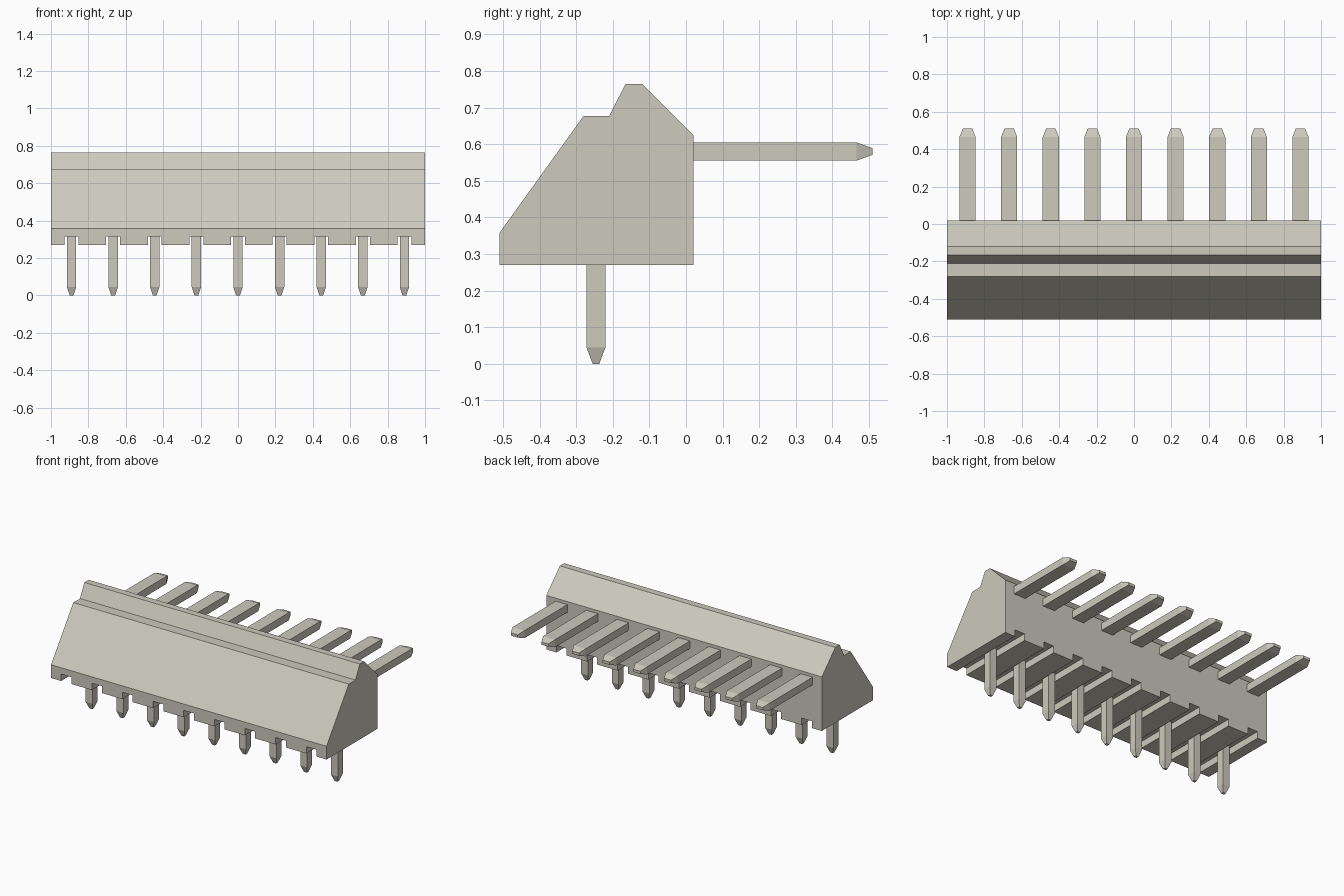
import bpy, bmesh

cube = bpy.data.objects.get("Cube")
if cube:
    bpy.data.objects.remove(cube, do_unlink=True)

PINS = 9
PITCH = 0.2225
PIN_X = [(i - (PINS - 1) / 2) * PITCH for i in range(PINS)]

COLOUR = (0.61, 0.59, 0.51, 1.0)
mat = bpy.data.materials.new("warm_grey")
mat.use_nodes = True
mat.diffuse_color = COLOUR
mat.node_tree.nodes["Principled BSDF"].inputs["Base Color"].default_value = COLOUR


def make_object(name, bm):
    bmesh.ops.recalc_face_normals(bm, faces=bm.faces)
    mesh = bpy.data.meshes.new(name)
    bm.to_mesh(mesh)
    bm.free()
    mesh.materials.append(mat)
    obj = bpy.data.objects.new(name, mesh)
    bpy.context.collection.objects.link(obj)
    return obj


def loft(bm, rings):
    """Skin a list of equal-sized point rings and cap both ends."""
    rows = [[bm.verts.new(p) for p in ring] for ring in rings]
    n = len(rows[0])
    for a, b in zip(rows, rows[1:]):
        for i in range(n):
            j = (i + 1) % n
            bm.faces.new((a[i], a[j], b[j], b[i]))
    bm.faces.new(rows[0])
    bm.faces.new(rows[-1])


def rect(w, h):
    return [(-w / 2, -h / 2), (w / 2, -h / 2), (w / 2, h / 2), (-w / 2, h / 2)]


# Housing: side profile (y, z) swept along x
profile = [(-0.51, 0.27), (-0.51, 0.357), (-0.28, 0.677), (-0.21, 0.677),
           (-0.165, 0.765), (-0.12, 0.765), (0.02, 0.625), (0.02, 0.27)]
bm = bmesh.new()
loft(bm, [[(x, y, z) for y, z in profile] for x in (-1, 1)])
housing = make_object("housing", bm)

# Slots running front to back under the housing, one per pin
bm = bmesh.new()
for px in PIN_X:
    loft(bm, [[(px + u, y, 0.265 + v) for u, v in rect(0.074, 0.1)]
              for y in (-0.6, 0.1)])
cutter = make_object("slot_cutter", bm)
cutter.hide_render = True

cut = housing.modifiers.new("slots", "BOOLEAN")
cut.operation = "DIFFERENCE"
cut.solver = "EXACT"
cut.object = cutter
bpy.context.view_layer.objects.active = housing
bpy.ops.object.modifier_apply(modifier=cut.name)
bpy.data.objects.remove(cutter, do_unlink=True)

# Pins: a square leg going down and a flat blade going back, tapered tips
for i, px in enumerate(PIN_X, 1):
    bm = bmesh.new()
    loft(bm, [[(px + u, -0.246 + v, z) for u, v in rect(w, d)]
              for z, w, d in ((0.33, 0.05, 0.052), (0.045, 0.05, 0.052), (0, 0.02, 0.018))])
    make_object(f"leg_pin_{i}", bm)

    bm = bmesh.new()
    loft(bm, [[(px + u, y, 0.58 + v) for u, v in rect(w, h)]
              for y, w, h in ((0.0, 0.086, 0.05), (0.466, 0.086, 0.05), (0.51, 0.05, 0.018))])
    make_object(f"blade_pin_{i}", bm)
